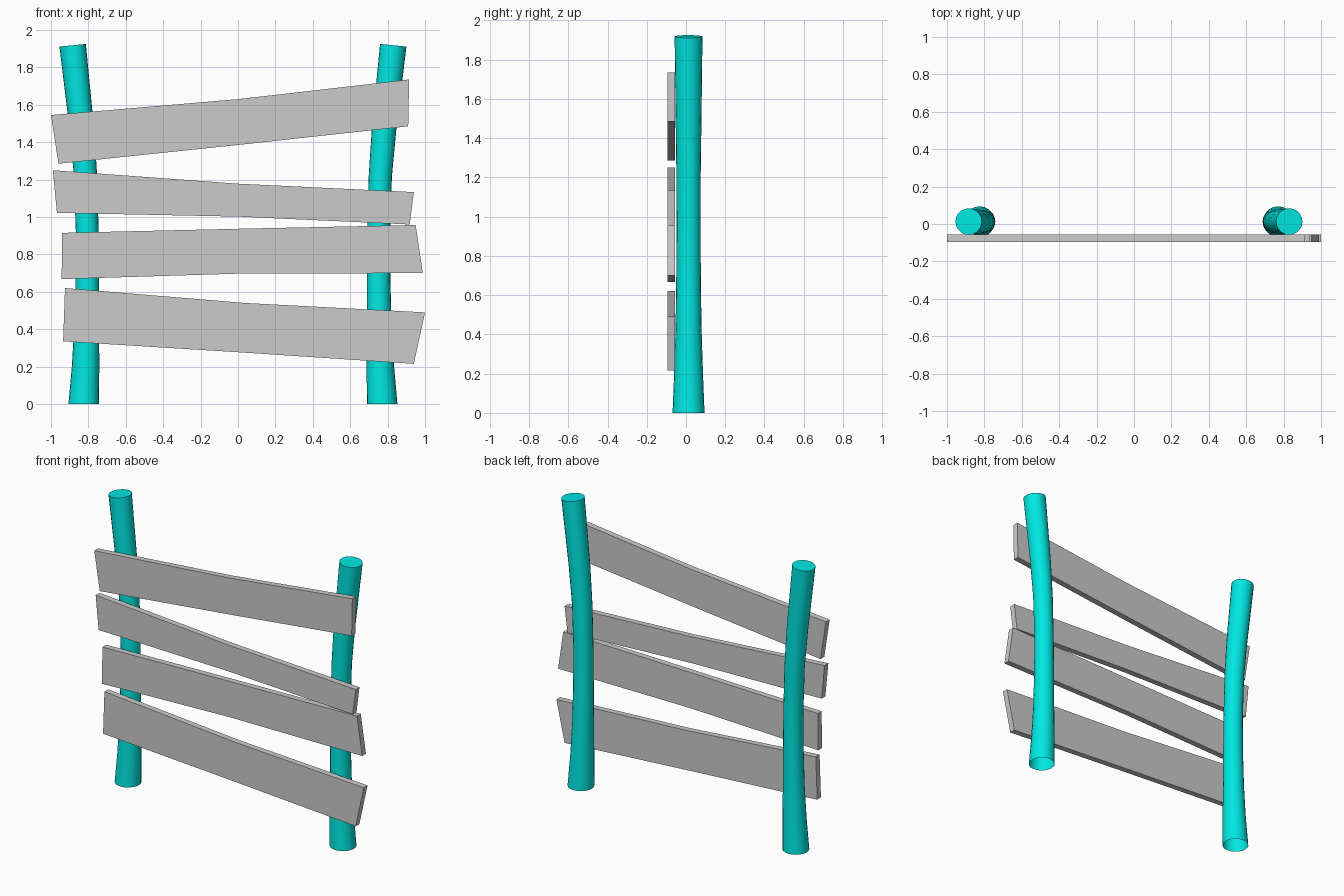
import bpy, bmesh, math
from mathutils import Vector, Matrix

if "Cube" in bpy.data.objects:
    bpy.data.objects.remove(bpy.data.objects["Cube"])

MID_X = -0.027      # mirror plane of the two posts
POST_Y = 0.013
SIDES = 20

cyan = bpy.data.materials.new("cyan_paint")
cyan.diffuse_color = (0.0, 0.80, 0.76, 1)
cyan.use_nodes = True
cyan.node_tree.nodes["Principled BSDF"].inputs["Base Color"].default_value = cyan.diffuse_color


def plank(name, top, bottom, y0=-0.095, y1=-0.055):
    """Board outlined by matching top and bottom (x, z) points, extruded in y."""
    bm = bmesh.new()
    rows = [[bm.verts.new((x, y0, z)) for x, z in line] for line in (bottom, top)]
    faces = [bm.faces.new((rows[0][i], rows[0][i + 1], rows[1][i + 1], rows[1][i]))
             for i in range(len(top) - 1)]
    ext = bmesh.ops.extrude_face_region(bm, geom=faces, use_keep_orig=True)["geom"]
    for v in ext:
        if isinstance(v, bmesh.types.BMVert):
            v.co.y = y1
    bmesh.ops.recalc_face_normals(bm, faces=bm.faces)
    me = bpy.data.meshes.new(name)
    bm.to_mesh(me)
    bm.free()
    bpy.context.collection.objects.link(bpy.data.objects.new(name, me))


def post(name, side):
    """Bowed log: rings of (offset, z, radius, tilt), capped on top, open below."""
    rings = [(0.798, 0.0, 0.0815, 0), (0.788, 0.2, 0.0735, 0), (0.782, 0.42, 0.0665, 0),
             (0.779, 0.65, 0.063, 0), (0.779, 0.92, 0.061, 0), (0.788, 1.22, 0.062, 0.04),
             (0.808, 1.47, 0.0655, 0.08), (0.857, 1.918, 0.071, 0.1)]
    bm = bmesh.new()
    prev = None
    for off, z, r, tilt in rings:
        rot = Matrix.Rotation(side * tilt, 3, 'Y')
        ring = []
        for i in range(SIDES):
            a = 2 * math.pi * i / SIDES
            p = rot @ Vector((r * math.cos(a), r * math.sin(a), 0))
            ring.append(bm.verts.new(p + Vector((MID_X + side * off, POST_Y, z))))
        if prev:
            for i in range(SIDES):
                j = (i + 1) % SIDES
                bm.faces.new((prev[i], prev[j], ring[j], ring[i]))
        prev = ring
    bm.faces.new(prev)
    me = bpy.data.meshes.new(name)
    bm.to_mesh(me)
    bm.free()
    me.materials.append(cyan)
    ob = bpy.data.objects.new(name, me)
    bpy.context.collection.objects.link(ob)
    bpy.ops.object.select_all(action='DESELECT')
    ob.select_set(True)
    bpy.context.view_layer.objects.active = ob
    bpy.ops.object.shade_smooth_by_angle(angle=math.radians(40))


# Posts
post("left_post", -1)
post("right_post", 1)

# Crooked boards, top to bottom
plank("top_plank", [(-1, 1.545), (0, 1.63), (0.915, 1.735)],
      [(-0.96, 1.285), (0, 1.385), (0.91, 1.485)])
plank("upper_plank", [(-0.99, 1.25), (0, 1.178), (0.94, 1.133)],
      [(-0.968, 1.022), (0, 1.002), (0.918, 0.96)])
plank("lower_plank", [(-0.94, 0.915), (0, 0.937), (0.95, 0.957)],
      [(-0.943, 0.668), (0, 0.697), (0.988, 0.70)])
plank("bottom_plank", [(-0.925, 0.62), (0.04, 0.54), (1, 0.49)],
      [(-0.935, 0.335), (0, 0.277), (0.94, 0.215)])
